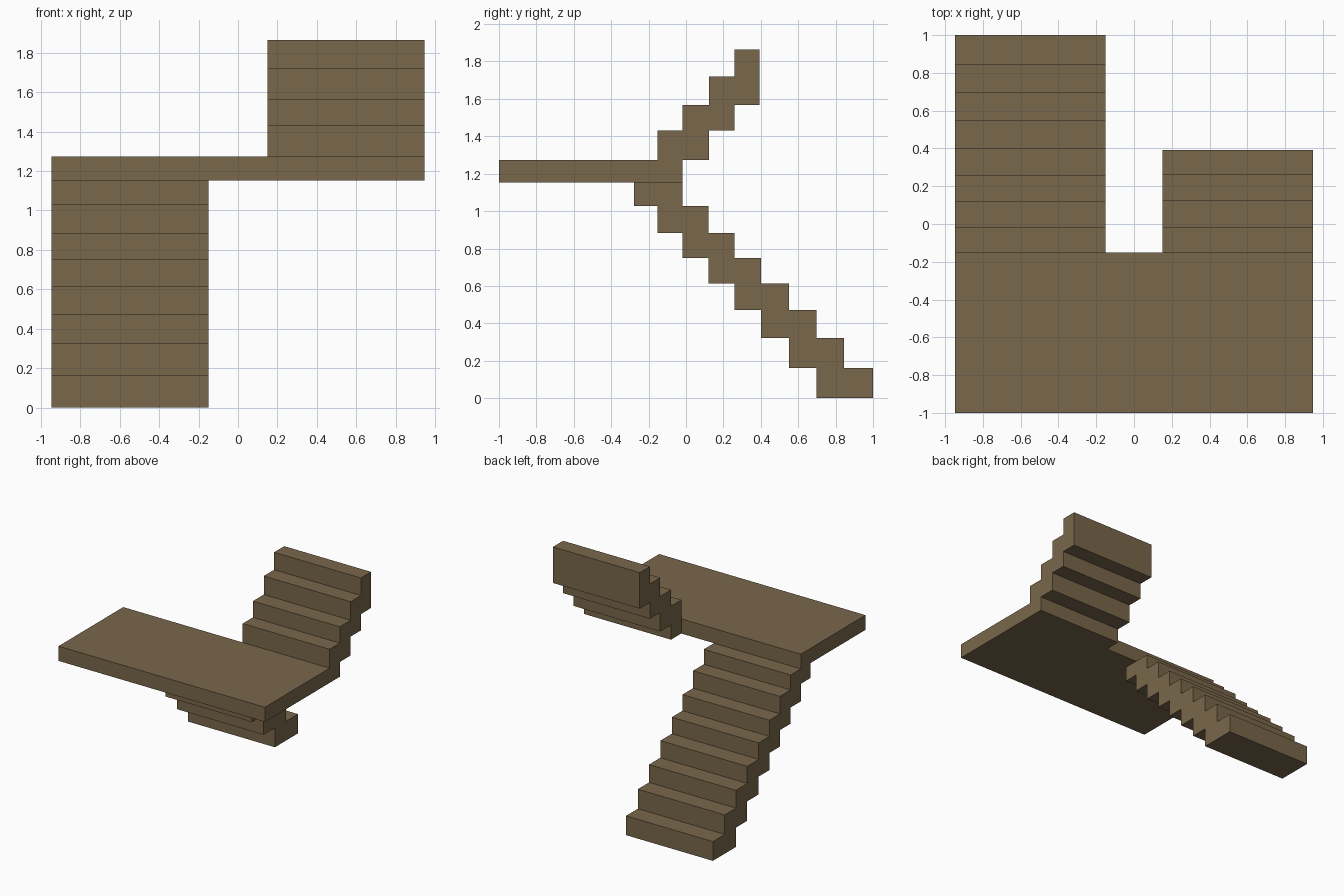
import bpy, bmesh

if "Cube" in bpy.data.objects:
    bpy.data.objects.remove(bpy.data.objects["Cube"])

wood = bpy.data.materials.new("brown_wood")
wood.diffuse_color = (0.19, 0.135, 0.07, 1)
wood.use_nodes = True
wood.node_tree.nodes["Principled BSDF"].inputs["Base Color"].default_value = wood.diffuse_color


def extrude_outline(name, points, direction):
    """Solid made from a planar outline pushed along a direction."""
    bm = bmesh.new()
    face = bm.faces.new([bm.verts.new(p) for p in points])
    ext = bmesh.ops.extrude_face_region(bm, geom=[face], use_keep_orig=True)
    moved = [g for g in ext["geom"] if isinstance(g, bmesh.types.BMVert)]
    bmesh.ops.translate(bm, verts=moved, vec=direction)
    bmesh.ops.recalc_face_normals(bm, faces=bm.faces[:])
    mesh = bpy.data.meshes.new(name)
    bm.to_mesh(mesh)
    bm.free()
    mesh.materials.append(wood)
    obj = bpy.data.objects.new(name, mesh)
    bpy.context.collection.objects.link(obj)
    return obj


def flight(name, x0, x1, ys, zs):
    """Sawtooth flight: step i spans ys[i]..ys[i+2] and zs[i]..zs[i+1]."""
    n = len(zs) - 1
    profile = []
    for i in range(n):
        profile += [(ys[i], zs[i]), (ys[i], zs[i + 1])]
    for i in reversed(range(n)):
        profile += [(ys[i + 2], zs[i + 1]), (ys[i + 2], zs[i])]
    profile = list(dict.fromkeys(profile))
    extrude_outline(name, [(x0, y, z) for y, z in profile], (x1 - x0, 0, 0))


W, GAP = 0.947, 0.15
EDGE, Z0, Z1 = -0.152, 1.152, 1.274

# Lower flight, climbing from the back towards the front
flight("lower_flight", -W, -GAP,
       [1.0, 0.845, 0.698, 0.55, 0.4, 0.259, 0.121, -0.019, EDGE, -0.278],
       [0, 0.16, 0.322, 0.47, 0.612, 0.749, 0.883, 1.028, Z0])

# Landing slab
extrude_outline("landing", [(-W, -1, Z0), (W, -1, Z0), (W, EDGE, Z0), (-W, EDGE, Z0)],
                (0, 0, Z1 - Z0))

# Upper flight, climbing from the landing towards the back
flight("upper_flight", GAP, W,
       [EDGE, EDGE, -0.018, 0.124, 0.259, 0.392, 0.392],
       [Z0, Z1, 1.431, 1.566, 1.72, 1.865])
